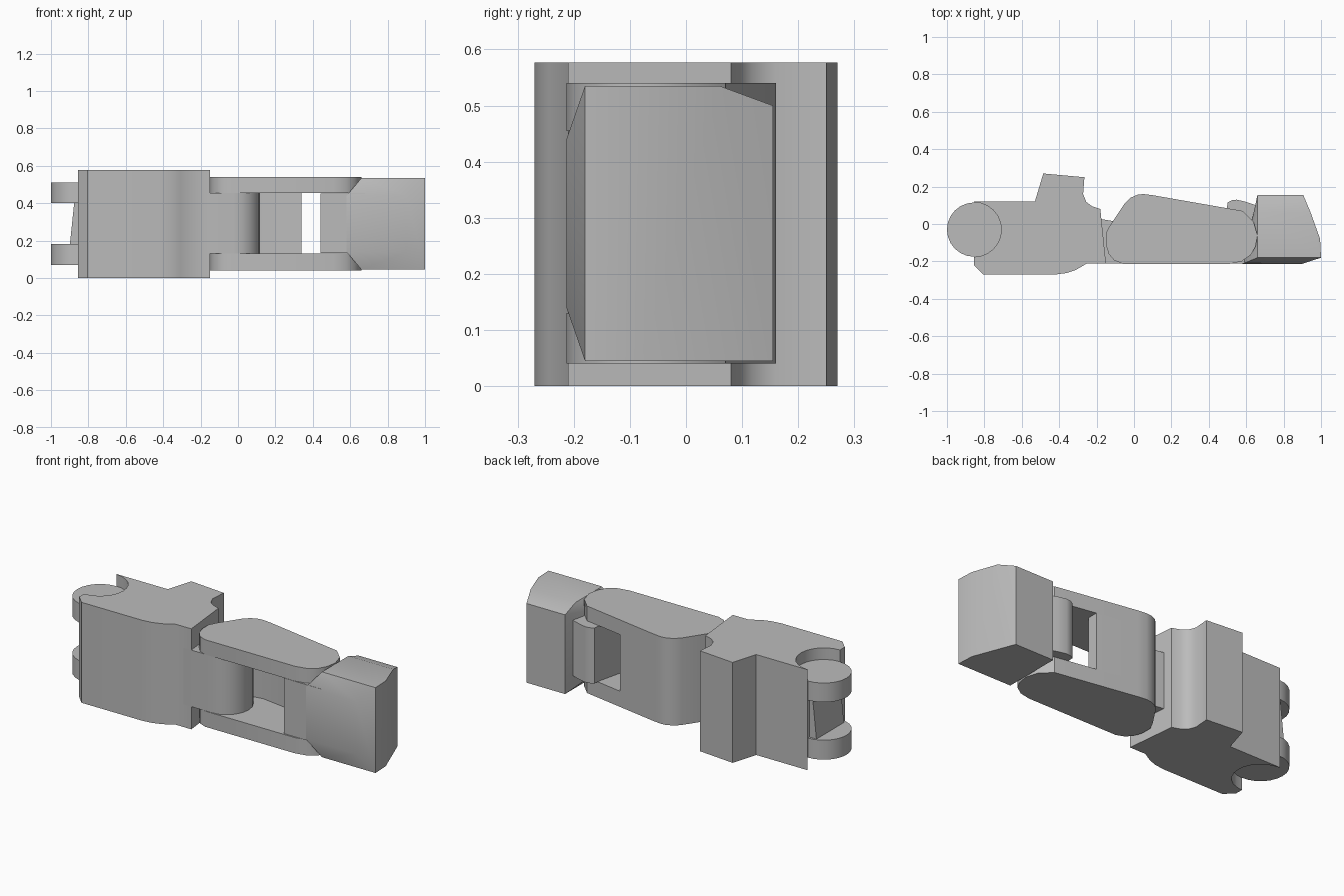
import bpy
import bmesh
import math

cube = bpy.data.objects.get("Cube")
if cube:
    bpy.data.objects.remove(cube, do_unlink=True)

grey = bpy.data.materials.new("plain grey")
grey.use_nodes = True
grey.diffuse_color = (0.5, 0.5, 0.5, 1)
grey.node_tree.nodes["Principled BSDF"].inputs["Base Color"].default_value = (0.5, 0.5, 0.5, 1)


def finish(name, bm):
    bmesh.ops.recalc_face_normals(bm, faces=bm.faces)
    mesh = bpy.data.meshes.new(name)
    bm.to_mesh(mesh)
    bm.free()
    obj = bpy.data.objects.new(name, mesh)
    bpy.context.collection.objects.link(obj)
    mesh.materials.append(grey)
    return obj


def smooth(obj):
    bpy.ops.object.select_all(action='DESELECT')
    obj.select_set(True)
    bpy.context.view_layer.objects.active = obj
    bpy.ops.object.shade_smooth_by_angle(angle=math.radians(32))


def prism(name, outline, low, high):
    """Upright block with the given plan outline."""
    bm = bmesh.new()
    face = bm.faces.new([bm.verts.new((x, y, low)) for x, y in outline])
    top = bmesh.ops.extrude_face_region(bm, geom=[face])["geom"]
    for v in top:
        if isinstance(v, bmesh.types.BMVert):
            v.co.z = high
    return finish(name, bm)


def hull(name, points):
    bm = bmesh.new()
    for p in points:
        bm.verts.new(p)
    bmesh.ops.convex_hull(bm, input=bm.verts)
    bmesh.ops.dissolve_limit(bm, angle_limit=0.01, verts=bm.verts, edges=bm.edges)
    return finish(name, bm)


def arc(cx, cy, r, start, end, steps):
    angles = [math.radians(start + (end - start) * i / steps) for i in range(steps + 1)]
    return [(cx + r * math.cos(a), cy + r * math.sin(a)) for a in angles]


def cut(obj, cutter):
    mod = obj.modifiers.new("pocket", 'BOOLEAN')
    mod.operation = 'DIFFERENCE'
    mod.solver = 'EXACT'
    mod.object = cutter
    bpy.context.view_layer.objects.active = obj
    bpy.ops.object.modifier_apply(modifier=mod.name)
    bpy.data.objects.remove(cutter, do_unlink=True)


height = 0.577
gap_low, gap_high = 0.13, 0.455
hinge = (-0.855, -0.03)

# Base block with a raised rear lug and round pockets above and below the hinge
base = prism("base_block", [
    (-0.855, -0.22), (-0.805, -0.27), (-0.42, -0.27), (-0.36, -0.262), (-0.31, -0.245),
    (-0.25, -0.21), (-0.15, -0.21), (-0.18, 0.08), (-0.225, 0.095), (-0.255, 0.118),
    (-0.272, 0.16), (-0.265, 0.25), (-0.485, 0.27), (-0.53, 0.12), (-0.855, 0.12)],
    0, height)
for low, high in ((-0.1, 0.07), (0.51, 0.7)):
    cut(base, prism("pocket_cutter", arc(*hinge, 0.146, 0, 345, 23), low, high))
smooth(base)

# Hinge discs and the web between them
for name, low, high in (("lower_hinge_disc", 0.07, 0.182), ("upper_hinge_disc", 0.4, 0.51)):
    smooth(prism(name, arc(*hinge, 0.145, 0, 345, 23), low, high))
hull("hinge_web", [(x, y, z) for y in (-0.15, 0.1)
                   for x, z in ((-0.8, 0.17), (-0.9, 0.17), (-0.875, 0.41), (-0.8, 0.41))])

# Rounded tongue joining the base to the middle link
smooth(prism("base_tongue",
             [(-0.2, 0.03), (-0.2, -0.21)] + arc(-0.02, -0.072, 0.138, -90, 90, 10)
             + [(-0.11, 0.015)], gap_low, gap_high))

# Middle link: two side plates and a rear wall
rear = [(-0.15, -0.05), (-0.13, -0.01), (-0.05, 0.11), (-0.02, 0.14), (0.02, 0.157), (0.05, 0.16),
        (0.1, 0.154)]
plate = rear + [(0.58, 0.07), (0.64, 0.01), (0.66, -0.06), (0.65, -0.12), (0.625, -0.165),
                (0.575, -0.2), (0.51, -0.213), (-0.06, -0.213), (-0.105, -0.195),
                (-0.135, -0.16), (-0.15, -0.11)]
for name, low, high in (("lower_side_plate", 0.04, gap_low), ("upper_side_plate", gap_high, 0.54)):
    smooth(prism(name, plate, low, high))
smooth(prism("rear_wall", rear + [(0.34, 0.112), (0.34, 0.05), (0.1, 0.085), (-0.04, 0.06),
                                  (-0.1, -0.05)], gap_low, gap_high))

# Knuckle between the plates, carrying the tip
smooth(prism("tip_knuckle", [
    (0.44, -0.21), (0.445, -0.15), (0.495, 0.06), (0.5, 0.115), (0.525, 0.128), (0.55, 0.13),
    (0.6, 0.118), (0.68, 0.09), (0.68, -0.21)], gap_low + 0.003, gap_high - 0.003))

# Tip block with a sloped pad in front and a bevelled upper rear edge
low, high = 0.045, 0.535
points = [(x, y, z) for z in (low, high)
          for x, y in ((0.66, -0.18), (1, -0.18), (0.995, -0.08))]
points += [(x, y, z) for x, y in ((0.66, 0.155), (0.905, 0.155)) for z in (low, 0.5)]
points += [(0.66, 0.06, high), (0.945, 0.06, high)]
points += [(x, -0.213, z) for x in (0.58, 0.9) for z in (0.14, 0.44)]
smooth(hull("tip_block", points))
